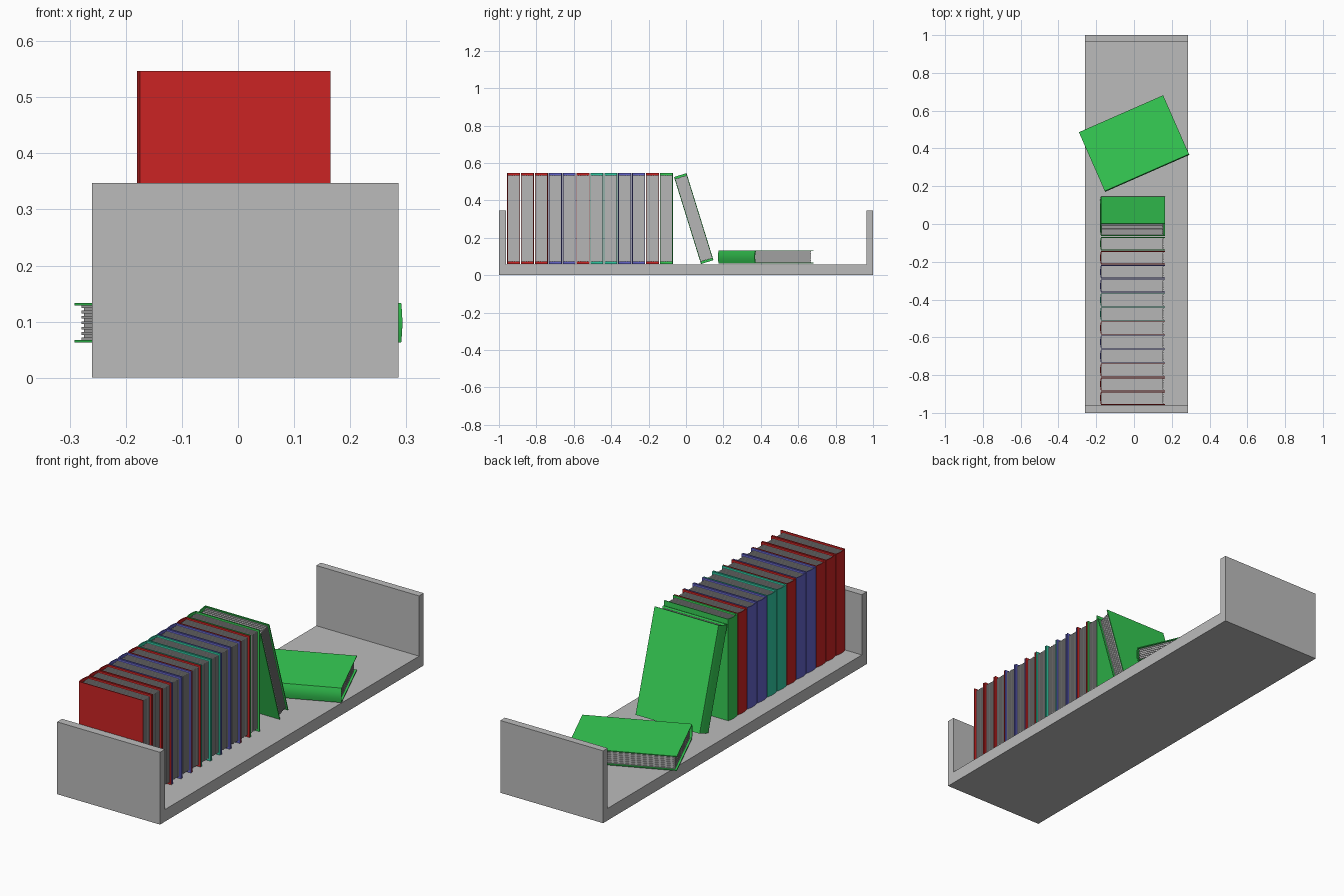
import bpy, bmesh, math
from mathutils import Matrix, Vector

if "Cube" in bpy.data.objects:
    bpy.data.objects.remove(bpy.data.objects["Cube"])

W, T, H = 0.345, 0.07, 0.487      # book width, thickness, height
C, BULGE = 0.004, 0.005           # cover board thickness, spine bulge


def material(name, rgb):
    m = bpy.data.materials.new(name)
    m.diffuse_color = (*rgb, 1)
    m.use_nodes = True
    m.node_tree.nodes["Principled BSDF"].inputs["Base Color"].default_value = m.diffuse_color
    return m


MATS = {
    "red": material("red cover", (0.60, 0.017, 0.017)),
    "green": material("green cover", (0.037, 0.62, 0.09)),
    "blue": material("blue cover", (0.125, 0.125, 0.58)),
    "teal": material("teal cover", (0.03, 0.58, 0.36)),
    "shelf": material("shelf grey", (0.50, 0.50, 0.50)),
    "paper": material("paper grey", (0.47, 0.47, 0.47)),
}


def add_object(name, bm, mat, matrix=None):
    bmesh.ops.recalc_face_normals(bm, faces=bm.faces)
    me = bpy.data.meshes.new(name)
    bm.to_mesh(me)
    bm.free()
    me.materials.append(MATS[mat])
    ob = bpy.data.objects.new(name, me)
    bpy.context.collection.objects.link(ob)
    if matrix is not None:
        ob.matrix_world = matrix
    return ob


def box(bm, lo, hi):
    lo, hi = Vector(lo), Vector(hi)
    size = hi - lo
    m = Matrix.Translation((lo + hi) / 2) @ Matrix.Diagonal((*size, 1))
    bmesh.ops.create_cube(bm, size=1, matrix=m)


def spine_arc(y0, y1, x0, n=8):
    """Shallow rounded spine from y0 to y1, bulging toward -x."""
    return [(x0 - BULGE * math.sin(math.pi * i / n), y0 + (y1 - y0) * i / n)
            for i in range(n + 1)]


def book(name, colour, matrix):
    # C-shaped cover: two boards joined by a rounded spine
    outer = spine_arc(0, T, BULGE)
    inner = spine_arc(T - C, C, BULGE + C)
    outline = [(W, 0)] + outer + [(W, T), (W, T - C)] + inner + [(W, C)]
    bm = bmesh.new()
    face = bm.faces.new([bm.verts.new((x, y, 0)) for x, y in outline])
    top = bmesh.ops.extrude_face_region(bm, geom=[face])["geom"]
    bmesh.ops.translate(bm, vec=(0, 0, H),
                        verts=[v for v in top if isinstance(v, bmesh.types.BMVert)])
    cover = add_object(name + "_cover", bm, colour, matrix)

    # Page block: stacked sheets with slightly uneven edges
    bm = bmesh.new()
    n, step = 13, (T - 2 * C) / 13
    for i in range(n):
        d = 0.010 + 0.003 * (i % 2)
        y = C + i * step
        box(bm, (BULGE + C, y, d), (W - d, y + step, H - d))
    add_object(name + "_pages", bm, "paper", matrix)
    return cover


# Shelf tray with two end walls
bm = bmesh.new()
X0, X1, FLOOR, WALL = -0.26, 0.286, 0.058, 0.347
outline = [(-1, 0), (1, 0), (1, WALL), (0.965, WALL), (0.965, FLOOR),
           (-0.962, FLOOR), (-0.962, WALL), (-1, WALL)]
face = bm.faces.new([bm.verts.new((X0, y, z)) for y, z in outline])
side = bmesh.ops.extrude_face_region(bm, geom=[face])["geom"]
bmesh.ops.translate(bm, vec=(X1 - X0, 0, 0),
                    verts=[v for v in side if isinstance(v, bmesh.types.BMVert)])
add_object("shelf", bm, "shelf")

# Row of upright books
row = ["red", "red", "red", "blue", "blue", "red",
       "teal", "teal", "blue", "blue", "red", "green"]
covers = []
for i, colour in enumerate(row):
    m = Matrix.Translation((-0.18, -0.957 + i * 0.0743, 0.06))
    covers.append(book(f"upright_book_{i + 1}", colour, m))

# Leaning book
m = Matrix.Translation((-0.18, 0.08, 0.06)) @ Matrix.Rotation(math.radians(17.2), 4, 'X')
covers.append(book("leaning_book", "green", m))

# Book lying flat, turned, spine toward the front
a = math.radians(23.7)
s, c = math.sin(a), math.cos(a)
m = Matrix(((-s, 0, c, -0.153), (c, 0, s, 0.17), (0, 1, 0, 0.063), (0, 0, 0, 1)))
covers.append(book("flat_book", "green", m))

# Smooth only the rounded spines
bpy.ops.object.select_all(action='DESELECT')
for ob in covers:
    ob.select_set(True)
bpy.context.view_layer.objects.active = covers[0]
bpy.ops.object.shade_smooth_by_angle(angle=math.radians(25))
